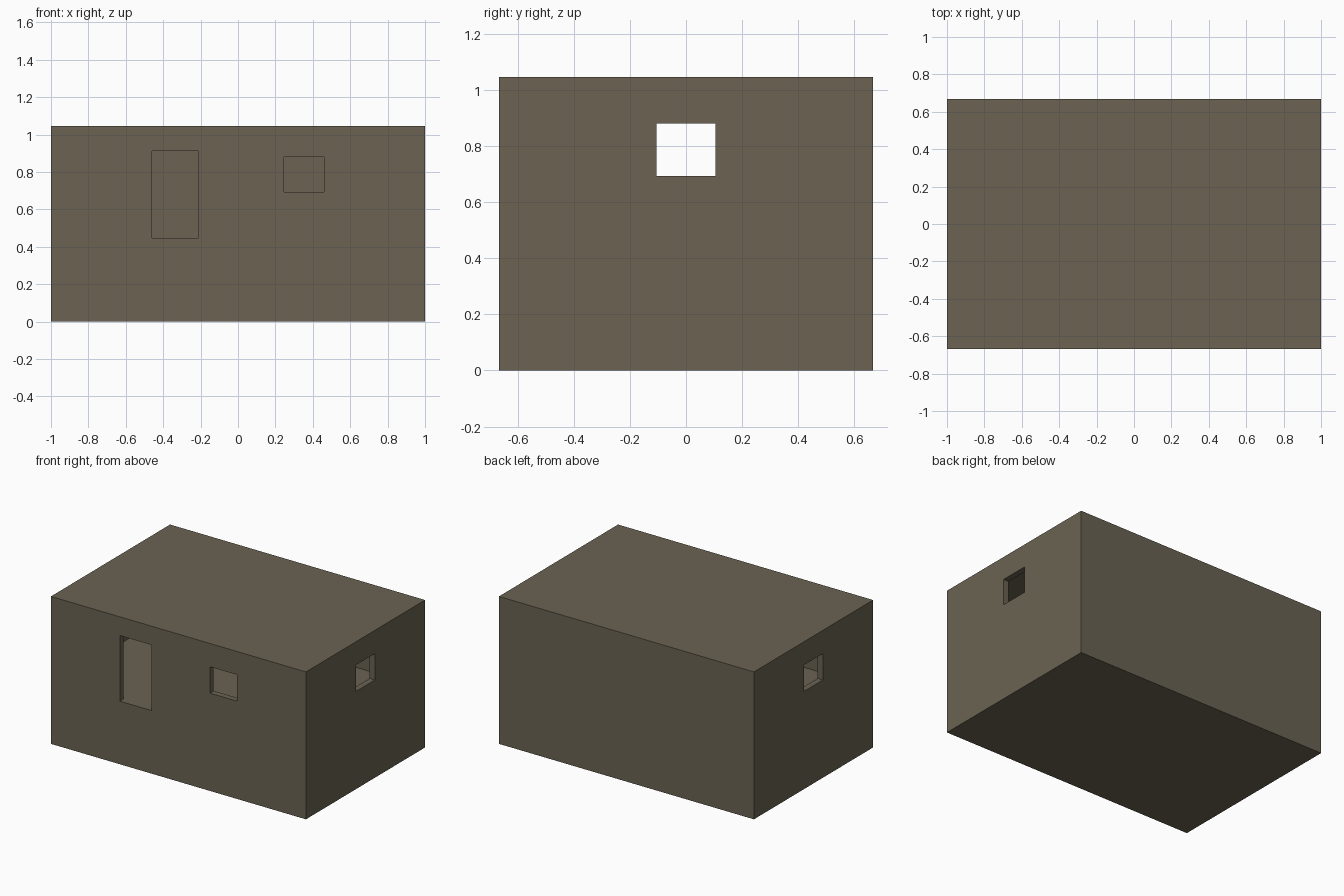
import bpy

if "Cube" in bpy.data.objects:
    bpy.data.objects.remove(bpy.data.objects["Cube"])

# Main dimensions
L, W, H = 2.0, 1.334, 1.045      # outer length, depth, height
T = 0.042                        # wall and roof thickness
FLOOR = 0.447                    # inner floor level (top of the solid base)
SILL, HEAD = 0.693, 0.88         # window bottom and top

# One flat colour for everything
stone = bpy.data.materials.new("olive_grey_stone")
stone.diffuse_color = (0.145, 0.124, 0.086, 1.0)
stone.use_nodes = True
stone.node_tree.nodes["Principled BSDF"].inputs["Base Color"].default_value = stone.diffuse_color


def box(name, x0, x1, y0, y1, z0, z1):
    """Axis-aligned box from its limits, transforms applied."""
    bpy.ops.mesh.primitive_cube_add(size=1)
    ob = bpy.context.object
    ob.name = name
    for v in ob.data.vertices:
        v.co.x = x0 if v.co.x < 0 else x1
        v.co.y = y0 if v.co.y < 0 else y1
        v.co.z = z0 if v.co.z < 0 else z1
    ob.data.materials.append(stone)
    return ob


def cut(target, cutter):
    """Subtract the cutter from the target and remove it."""
    cutter.hide_render = True
    mod = target.modifiers.new("cut", 'BOOLEAN')
    mod.operation = 'DIFFERENCE'
    mod.solver = 'EXACT'
    mod.object = cutter
    bpy.ops.object.select_all(action='DESELECT')
    bpy.context.view_layer.objects.active = target
    target.select_set(True)
    bpy.ops.object.modifier_apply(modifier=mod.name)
    bpy.data.objects.remove(cutter, do_unlink=True)


# House shell on a thick base
house = box("house_shell", -L / 2, L / 2, -W / 2, W / 2, 0, H)

# Hollow room above the base
cut(house, box("room_cutter", -L / 2 + T, L / 2 - T, -W / 2 + T, W / 2 - T, FLOOR, H - T))

# Front doorway, level with the inner floor, and front window
front = (-W / 2 - 0.1, -W / 2 + T + 0.1)
cut(house, box("door_cutter", -0.46, -0.21, *front, FLOOR, 0.912))
cut(house, box("front_window_cutter", 0.247, 0.46, *front, SILL, HEAD))

# Matching windows in both end walls
cut(house, box("end_window_cutter", -L / 2 - 0.1, L / 2 + 0.1, -0.105, 0.105, SILL, HEAD))
